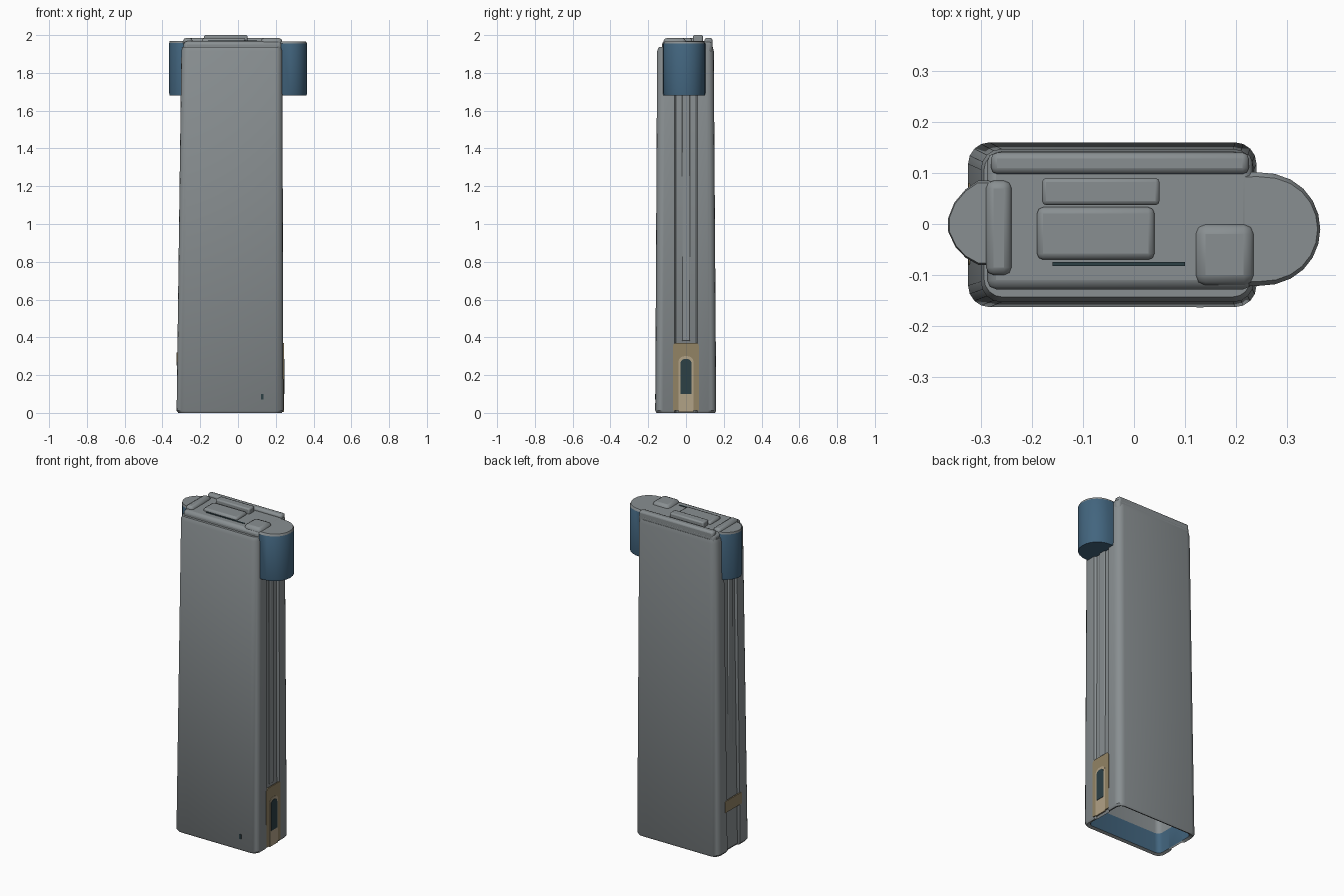
import bpy, bmesh, math

if "Cube" in bpy.data.objects:
    bpy.data.objects.remove(bpy.data.objects["Cube"])


def material(name, rgb):
    m = bpy.data.materials.new(name)
    m.diffuse_color = (*rgb, 1)
    m.use_nodes = True
    m.node_tree.nodes["Principled BSDF"].inputs["Base Color"].default_value = m.diffuse_color
    return m


GREY = material("steel grey", (0.25, 0.275, 0.285))
BLUE = material("dark blue", (0.055, 0.13, 0.21))
TAN = material("dull tan", (0.29, 0.23, 0.13))
BEIGE = material("light beige", (0.44, 0.36, 0.24))
DARK = material("slot dark", (0.025, 0.05, 0.06))


def finish(name, bm, mats, bevel=0, angle=35):
    bmesh.ops.recalc_face_normals(bm, faces=bm.faces[:])
    me = bpy.data.meshes.new(name)
    bm.to_mesh(me)
    bm.free()
    for m in mats:
        me.materials.append(m)
    ob = bpy.data.objects.new(name, me)
    bpy.context.collection.objects.link(ob)
    if bevel:
        mod = ob.modifiers.new("soft edge", 'BEVEL')
        mod.width, mod.segments = bevel, 2
    bpy.ops.object.select_all(action='DESELECT')
    ob.select_set(True)
    bpy.context.view_layer.objects.active = ob
    bpy.ops.object.shade_smooth_by_angle(angle=math.radians(angle))
    return ob


def section(x0, x1, y0, y1, z, r, groove):
    """Rounded rectangle with a shallow channel down each narrow side."""
    pts = []
    for cx, cy, a0 in ((x1 - r, y1 - r, 0), (x0 + r, y1 - r, 90),
                       (x0 + r, y0 + r, 180), (x1 - r, y0 + r, 270)):
        for k in range(5):
            a = math.radians(a0 + k * 22.5)
            pts.append((cx + r * math.cos(a), cy + r * math.sin(a), z))
        if a0 == 90:
            pts += [(x0, 0.062, z), (x0 + groove, 0.052, z),
                    (x0 + groove, -0.052, z), (x0, -0.062, z)]
    pts += [(x1, -0.062, z), (x1 - groove, -0.052, z),
            (x1 - groove, 0.052, z), (x1, 0.062, z)]
    return pts


def loft(name, rings, indices, mats):
    bm = bmesh.new()
    vs = [[bm.verts.new(p) for p in r] for r in rings]
    n = len(vs[0])
    for a, b, mi in zip(vs, vs[1:], indices):
        for i in range(n):
            f = bm.faces.new((a[i], a[(i + 1) % n], b[(i + 1) % n], b[i]))
            f.material_index = mi
    bm.faces.new(vs[0])
    bm.faces.new(vs[-1])
    return finish(name, bm, mats)


def prism(name, outline, z0, z1, top_inset, mats):
    """Upright prism from a plan outline, with grey upper faces."""
    bm = bmesh.new()
    cx = sum(p[0] for p in outline) / len(outline)
    cy = sum(p[1] for p in outline) / len(outline)
    rings = []
    for z, s in ((z0, 0.97), (z0 + 0.012, 1), (z1 - 0.012, 1), (z1, 1 - top_inset)):
        rings.append([bm.verts.new((cx + (x - cx) * s, cy + (y - cy) * s, z))
                      for x, y in outline])
    n = len(outline)
    for k in range(3):
        for i in range(n):
            j = (i + 1) % n
            f = bm.faces.new((rings[k][i], rings[k][j], rings[k + 1][j], rings[k + 1][i]))
            f.material_index = 1 if k == 2 else 0
    bm.faces.new(rings[0])
    bm.faces.new(rings[-1]).material_index = 1
    return finish(name, bm, mats)


def box(name, x0, x1, y0, y1, z0, z1, mat, bevel=0.01):
    bm = bmesh.new()
    bmesh.ops.create_cube(bm, size=1)
    for v in bm.verts:
        v.co = ((x0 + x1) / 2 + v.co.x * (x1 - x0), (y0 + y1) / 2 + v.co.y * (y1 - y0),
                (z0 + z1) / 2 + v.co.z * (z1 - z0))
    return finish(name, bm, [mat], bevel)


def side_plate(name, outline, x0, x1, mat):
    """Thin plate on a narrow side, outline given as (y, z)."""
    bm = bmesh.new()
    a = [bm.verts.new((x0, y, z)) for y, z in outline]
    b = [bm.verts.new((x1, y, z)) for y, z in outline]
    n = len(outline)
    for i in range(n):
        bm.faces.new((a[i], a[(i + 1) % n], b[(i + 1) % n], b[i]))
    bm.faces.new(a)
    bm.faces.new(b)
    return finish(name, bm, [mat])


def arch(w, z0, z1, r):
    """Upright outline with rounded upper corners."""
    pts = [(-w, z0), (w, z0)]
    for c, a0 in ((w - r, 0), (r - w, 90)):
        pts += [(c + r * math.cos(math.radians(a0 + k * 22.5)),
                 z1 - r + r * math.sin(math.radians(a0 + k * 22.5))) for k in range(5)]
    return pts


# Hollow tapered body, open underneath, with a blue band inside the mouth
loft("body", [
    section(-0.275, 0.21, -0.125, 0.12, 1.88, 0.03, 0),
    section(-0.295, 0.215, -0.138, 0.136, 0.13, 0.03, 0),
    section(-0.30, 0.215, -0.14, 0.138, 0.008, 0.03, 0),
    section(-0.316, 0.232, -0.156, 0.154, 0.0, 0.04, 0.012),
    section(-0.325, 0.24, -0.163, 0.16, 0.012, 0.042, 0.012),
    section(-0.30, 0.235, -0.153, 0.147, 1.915, 0.04, 0.012),
    section(-0.294, 0.229, -0.143, 0.142, 1.938, 0.036, 0.01),
], [0, 1, 0, 0, 0, 0], [GREY, BLUE])

# Narrow ribs down the middle of both side channels
box("right_rib", 0.215, 0.232, -0.022, 0.022, 0.38, 1.70, GREY, 0.004)
box("left_rib", -0.305, -0.295, -0.022, 0.022, 0.38, 1.70, GREY, 0.004)

# Cap and raised details on the top
box("top_cap", -0.288, 0.232, -0.128, 0.14, 1.90, 1.968, GREY, 0.018)
box("back_rim", -0.28, 0.225, 0.098, 0.14, 1.94, 1.985, GREY, 0.012)
box("centre_pad", -0.19, 0.04, -0.07, 0.033, 1.95, 1.984, GREY, 0.012)
box("long_ridge", -0.18, 0.05, 0.037, 0.09, 1.95, 2.0, GREY, 0.008)
box("left_top_block", -0.29, -0.24, -0.10, 0.085, 1.94, 1.985, GREY, 0.015)
box("right_top_block", 0.12, 0.235, -0.12, 0.0, 1.94, 1.985, GREY, 0.02)
box("top_groove", -0.16, 0.10, -0.082, -0.074, 1.96, 1.971, DARK, 0)

# Blue rounded collars with grey tops
right = [(0.20, 0.10)] + [
    (0.235 + 0.13 * math.cos(math.radians(a)) ** 0.85 if abs(a) < 90 else 0.235,
     -0.01 + 0.112 * math.sin(math.radians(a))) for a in range(90, -91, -15)] + [(0.20, -0.12)]
prism("right_collar", right, 1.68, 1.967, 0.08, [BLUE, GREY])
left = [(-0.27, 0.085), (-0.305, 0.085), (-0.33, 0.068), (-0.352, 0.042), (-0.364, 0.012),
        (-0.364, -0.015), (-0.35, -0.045), (-0.33, -0.066), (-0.305, -0.08), (-0.27, -0.08)]
prism("left_collar", left, 1.68, 1.97, 0.05, [BLUE, GREY])

# Tan surround, beige arch and dark slot low on the right side
side_plate("slot_surround", arch(0.068, 0.012, 0.37, 0.015), 0.235, 0.2425, TAN)
side_plate("slot_arch", arch(0.04, 0.005, 0.30, 0.03), 0.236, 0.2445, BEIGE)
side_plate("slot", arch(0.029, 0.10, 0.285, 0.022), 0.238, 0.2465, DARK)

# Small tan patch low on the left side
side_plate("left_patch", arch(0.08, 0.25, 0.32, 0.01), -0.3245, -0.3165, TAN)

# Small mark near the lower right corner of the front
box("front_mark", 0.122, 0.136, -0.1635, -0.158, 0.07, 0.10, DARK, 0)
